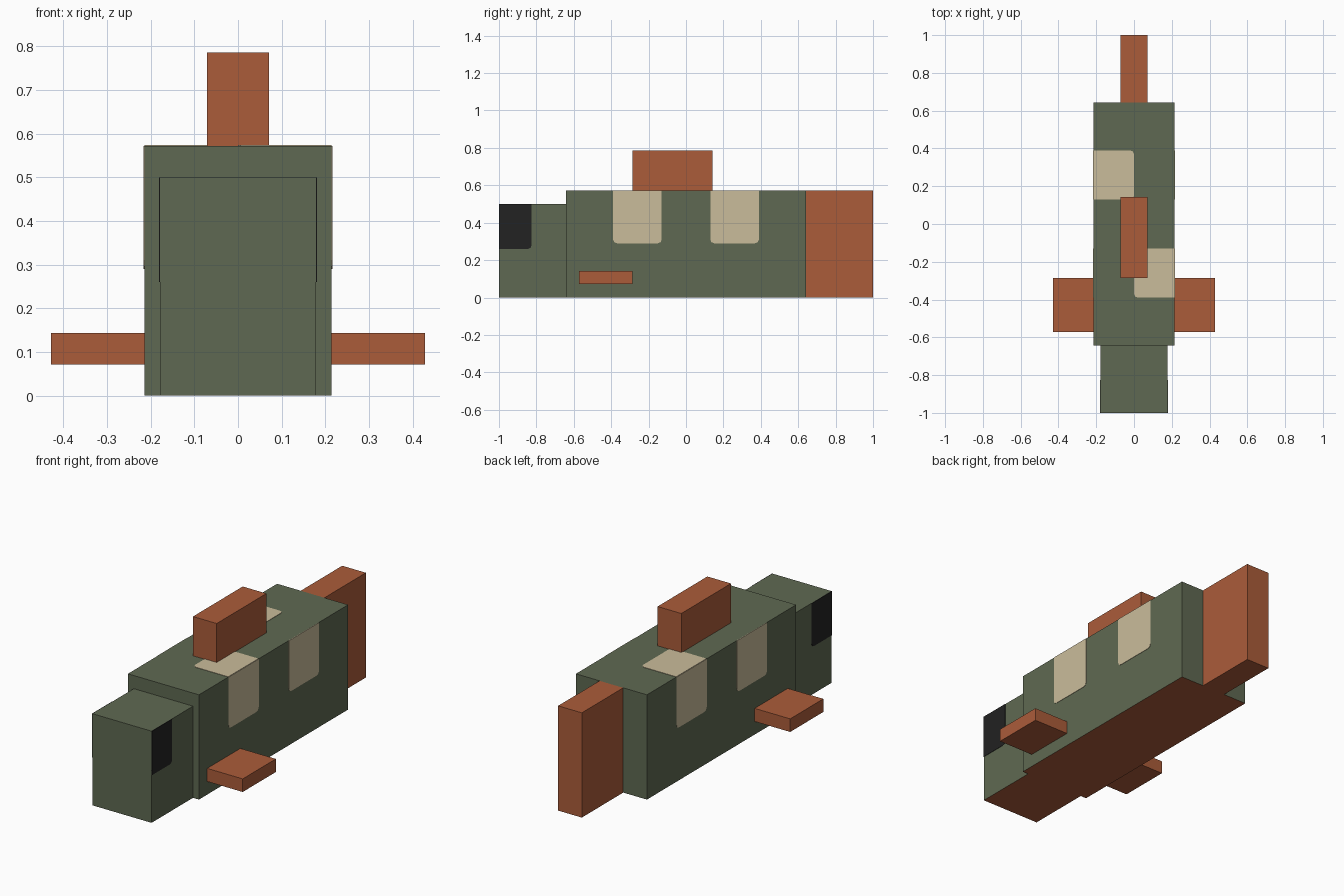
import bpy
import bmesh
from mathutils import Vector

UNIT = 1 / 14   # the model is laid out on a grid of 28 units along its length
SKIN = 0.004    # thickness of the painted plates

old = bpy.data.objects.get("Cube")
if old:
    bpy.data.objects.remove(old, do_unlink=True)


def material(name, rgb):
    """Flat material from an sRGB colour, stored as linear values."""
    lin = [c / 12.92 if c <= 0.04045 else ((c + 0.055) / 1.055) ** 2.4
           for c in (v / 255 for v in rgb)]
    mat = bpy.data.materials.new(name)
    mat.use_nodes = True
    mat.diffuse_color = (*lin, 1)
    bsdf = mat.node_tree.nodes["Principled BSDF"]
    bsdf.inputs["Base Color"].default_value = (*lin, 1)
    bsdf.inputs["Roughness"].default_value = 0.8
    return mat


GREEN = material("olive_green", (95, 105, 82))
ORANGE = material("rust_orange", (171, 92, 58))
CREAM = material("cream", (202, 188, 155))
BLACK = material("eye_black", (34, 34, 34))


def box(name, low, high, mats, rounded=None, thin_axis=0):
    """Box between two corners; 'rounded' picks corner edges along thin_axis."""
    low, high = Vector(low), Vector(high)
    middle, size = (low + high) / 2, high - low
    bm = bmesh.new()
    bmesh.ops.create_cube(bm, size=1)
    for v in bm.verts:
        v.co = middle + v.co * Vector.Fill(3, 1).dot(Vector.Fill(3, 0)) + Vector(
            c * s for c, s in zip(v.co, size))
    if rounded:
        edges = []
        for e in bm.edges:
            along = e.verts[1].co - e.verts[0].co
            mid = (e.verts[0].co + e.verts[1].co) / 2 - middle
            if abs(along[thin_axis]) > size[thin_axis] / 2 and rounded(mid):
                edges.append(e)
        bmesh.ops.bevel(bm, geom=edges, offset=0.02, segments=2,
                        profile=0.5, affect='EDGES')
    bm.normal_update()
    # a second material goes on the underside
    if len(mats) > 1:
        for f in bm.faces:
            f.material_index = int(f.normal.z < -0.5)
    mesh = bpy.data.meshes.new(name)
    bm.to_mesh(mesh)
    bm.free()
    for m in mats:
        mesh.materials.append(m)
    obj = bpy.data.objects.new(name, mesh)
    bpy.context.collection.objects.link(obj)
    return obj


def block(name, low, high, *mats):
    """Box given in grid units."""
    return box(name, Vector(low) * UNIT, Vector(high) * UNIT, mats)


# Body, head, tail and back fin
block("body", (-3, -9, 0), (3, 9, 8), GREEN, ORANGE)
block("head", (-2.5, -14, 0), (2.5, -9, 7), GREEN, ORANGE)
block("tail_fin", (-1, 9, 0), (1, 14, 8), ORANGE)
block("back_fin", (-1, -4, 8), (1, 2, 11), ORANGE)


def side_plate(name, side, x, y0, y1, z0, z1, mat, rounded):
    """Thin painted plate on a flank; side is 1 or -1."""
    inner, outer = sorted((side * (x - SKIN / 2), side * (x + SKIN / 2)))
    box(name, (inner, y0, z0), (outer, y1, z1), [mat], rounded, 0)


# Side fins, eyes and flank patches, on both sides
for side, label in ((1, "left"), (-1, "right")):
    x0, x1 = sorted((side * 3, side * 6))
    block(label + "_fin", (x0, -8, 1), (x1, -4, 2), ORANGE)
    side_plate(label + "_eye", side, 2.5 * UNIT, -1, -0.825, 0.26, 0.5, BLACK,
               lambda p: p.z < 0 and p.y > 0)
    for place, y in (("front", -0.26), ("rear", 0.26)):
        side_plate(f"{label}_{place}_patch", side, 3 * UNIT, y - 0.13, y + 0.13,
                   0.29, 8 * UNIT, CREAM, lambda p: p.z < 0)

    # Patch on the back, staggered from side to side
    y = -0.26 * side
    px0, px1 = sorted((0, side * 3 * UNIT))
    top = 8 * UNIT
    box(label + "_back_patch", (px0, y - 0.13, top - SKIN / 2),
        (px1, y + 0.13, top + SKIN / 2), [CREAM],
        lambda p, s=side: p.x * s < 0, 2)
